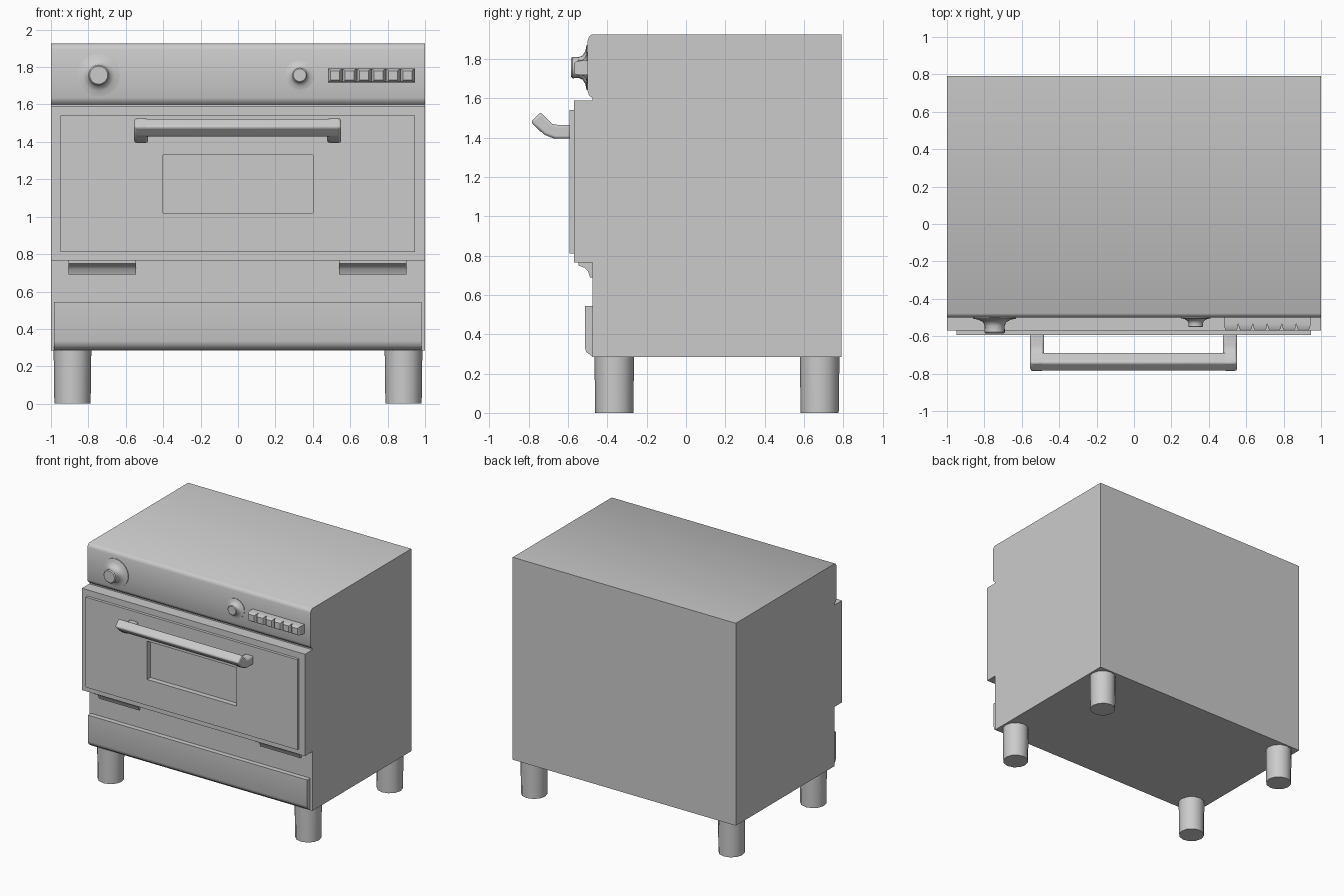
import bpy, bmesh, math
from mathutils import Matrix

if "Cube" in bpy.data.objects:
    bpy.data.objects.remove(bpy.data.objects["Cube"])


def finish(name, bm, bevel=0.0, segments=2):
    bmesh.ops.recalc_face_normals(bm, faces=bm.faces)
    me = bpy.data.meshes.new(name)
    bm.to_mesh(me)
    bm.free()
    ob = bpy.data.objects.new(name, me)
    bpy.context.collection.objects.link(ob)
    if bevel:
        mod = ob.modifiers.new("bevel", "BEVEL")
        mod.width, mod.segments = bevel, segments
        mod.limit_method = "ANGLE"
        mod.angle_limit = math.radians(40)
    bpy.ops.object.select_all(action="DESELECT")
    ob.select_set(True)
    bpy.context.view_layer.objects.active = ob
    bpy.ops.object.shade_smooth_by_angle(angle=math.radians(40))
    return ob


def loft(name, loops, **kw):
    """Skin a stack of equal-length point loops and cap both ends."""
    bm = bmesh.new()
    rings = [[bm.verts.new(p) for p in loop] for loop in loops]
    n = len(rings[0])
    for a, b in zip(rings, rings[1:]):
        for i in range(n):
            bm.faces.new((a[i], a[(i + 1) % n], b[(i + 1) % n], b[i]))
    bm.faces.new(rings[0])
    bm.faces.new(rings[-1])
    return finish(name, bm, **kw)


def extrude_x(name, profile, x0, x1, **kw):
    """Side profile of (y, z) points extruded along x."""
    return loft(name, [[(x, y, z) for y, z in profile] for x in (x0, x1)], **kw)


def rect(x0, x1, z0, z1, y):
    return [(x0, y, z0), (x1, y, z0), (x1, y, z1), (x0, y, z1)]


def turned(name, x, z, profile, sides=20):
    """Knob turned around the y axis from (radius, y) points."""
    return loft(name, [[(x + r * math.cos(2 * math.pi * i / sides), y,
                         z + r * math.sin(2 * math.pi * i / sides))
                        for i in range(sides)] for r, y in profile])


# Main cabinet with the slightly projecting, rounded control panel
extrude_x("cabinet", [(0.79, 0.285), (0.79, 1.925), (-0.478, 1.925), (-0.493, 1.915),
                      (-0.5, 1.895), (-0.5, 1.635), (-0.493, 1.615), (-0.475, 1.6),
                      (-0.475, 0.285)], -1, 1)

# Lower front panel
extrude_x("lower_panel", [(-0.46, 0.545), (-0.515, 0.545), (-0.515, 0.335), (-0.508, 0.31),
                          (-0.475, 0.286), (-0.46, 0.286)], -0.985, 0.98)

# Oven door: slab, raised panel, recessed window
loft("oven_door", [rect(-1, 1, 0.765, 1.59, -0.47),
                   rect(-1, 1, 0.765, 1.59, -0.57),
                   rect(-0.95, 0.947, 0.81, 1.54, -0.57),
                   rect(-0.95, 0.947, 0.81, 1.54, -0.593),
                   rect(-0.4, 0.4, 1.02, 1.33, -0.593),
                   rect(-0.4, 0.4, 1.02, 1.33, -0.55)])

# Curved hinge covers under the door
for side, x0 in (("left", -0.905), ("right", 0.54)):
    extrude_x(side + "_hinge", [(-0.465, 0.77), (-0.548, 0.77), (-0.548, 0.75), (-0.515, 0.738),
                                (-0.498, 0.72), (-0.488, 0.69), (-0.465, 0.69)], x0, x0 + 0.36)

# Handle: two bent arms and an angled bar
arm = [(-0.585, 1.395), (-0.67, 1.395), (-0.72, 1.415), (-0.79, 1.48),
       (-0.74, 1.53), (-0.68, 1.47), (-0.65, 1.465), (-0.585, 1.465)]
for side, x0 in (("left", -0.555), ("right", 0.477)):
    extrude_x(side + "_handle_arm", arm, x0, x0 + 0.075, bevel=0.012)
extrude_x("handle_bar", [(-0.79, 1.48), (-0.74, 1.53), (-0.683, 1.473), (-0.733, 1.423)],
          -0.55, 0.547, bevel=0.014, segments=3)

# Knobs with a flared base
turned("large_knob", -0.745, 1.757, [(0.115, -0.49), (0.115, -0.506), (0.085, -0.512), (0.062, -0.525),
                                     (0.053, -0.545), (0.055, -0.578), (0.048, -0.585)])
turned("small_knob", 0.33, 1.757, [(0.08, -0.49), (0.08, -0.504), (0.06, -0.508), (0.045, -0.518),
                                   (0.038, -0.53), (0.04, -0.547), (0.034, -0.552)])

# Row of six push buttons on a backing strip
loft("button_strip", [rect(0.485, 0.94, 1.722, 1.788, -0.49), rect(0.485, 0.94, 1.722, 1.788, -0.535)])
step = 0.465 / 6
for i in range(6):
    x = 0.48 + i * step
    loft(f"button_{i + 1}", [rect(x, x + step, 1.718, 1.792, -0.49),
                             rect(x, x + step, 1.718, 1.792, -0.535),
                             rect(x + 0.006, x + step - 0.006, 1.722, 1.788, -0.56),
                             rect(x + 0.014, x + step - 0.014, 1.73, 1.78, -0.57)])

# Four round legs, very slightly tapered
for row, y in (("front", -0.365), ("back", 0.68)):
    for side, x in (("left", -0.885), ("right", 0.885)):
        bm = bmesh.new()
        bmesh.ops.create_cone(bm, cap_ends=True, segments=12, radius1=0.097, radius2=0.101,
                              depth=0.3, matrix=Matrix.Translation((x, y, 0.15)))
        finish(f"{row}_{side}_leg", bm)
